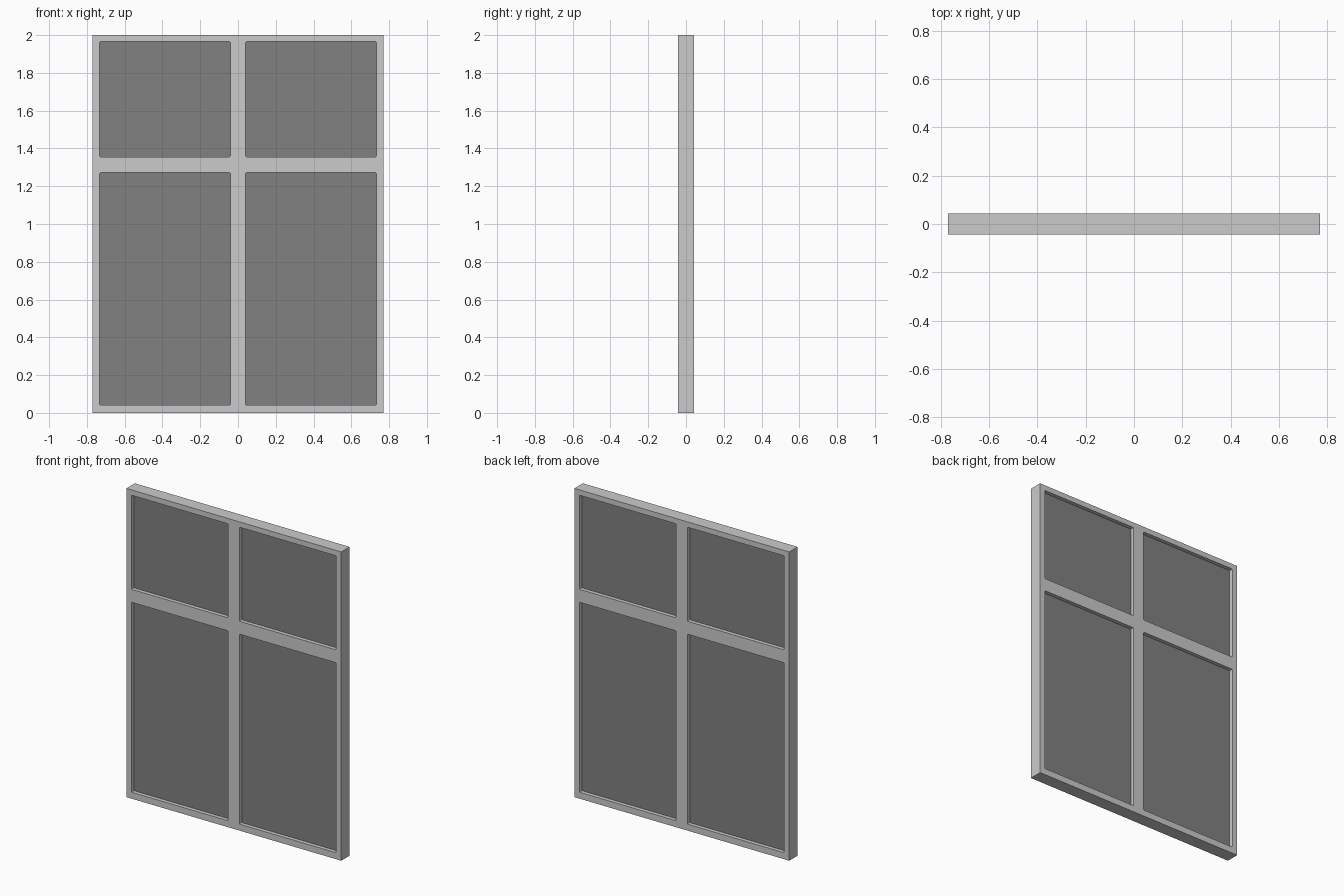
import bpy, bmesh
from mathutils import Matrix

if "Cube" in bpy.data.objects:
    bpy.data.objects.remove(bpy.data.objects["Cube"])

W, H, D = 1.54, 2.0, 0.086           # overall frame size
X_IN, X_OUT = 0.04, 0.733            # opening edges, mirrored in x
ROWS = {"lower": (0.042, 1.272), "upper": (1.356, 1.965)}
PANE_D = 0.036


def box(name, x, y, z, round_y=0.0):
    """Box from (min, max) ranges; round_y bevels the edges running along y."""
    bm = bmesh.new()
    bmesh.ops.create_cube(bm, size=1)
    size = [r[1] - r[0] for r in (x, y, z)]
    mid = [(r[0] + r[1]) / 2 for r in (x, y, z)]
    bm.transform(Matrix.Translation(mid) @ Matrix.Diagonal((*size, 1)))
    if round_y:
        edges = [e for e in bm.edges
                 if abs(e.verts[0].co.y - e.verts[1].co.y) > 1e-4]
        bmesh.ops.bevel(bm, geom=edges, offset=round_y, segments=2,
                        profile=0.5, affect='EDGES')
    mesh = bpy.data.meshes.new(name)
    bm.to_mesh(mesh)
    bm.free()
    obj = bpy.data.objects.new(name, mesh)
    bpy.context.collection.objects.link(obj)
    return obj


glass = bpy.data.materials.new("dark_glass")
glass.diffuse_color = (0.22, 0.22, 0.22, 1)
glass.use_nodes = True
glass.node_tree.nodes["Principled BSDF"].inputs["Base Color"].default_value = glass.diffuse_color

# Frame slab with one cut per opening
frame = box("window_frame", (-W / 2, W / 2), (-D / 2, D / 2), (0, H))

for row, z in ROWS.items():
    for side, x in (("left", (-X_OUT, -X_IN)), ("right", (X_IN, X_OUT))):
        # Opening with slightly eased corners
        cutter = box(f"{row}_{side}_cutter", x, (-D, D), z, 0.006)
        cutter.hide_render = True
        cutter.hide_viewport = False
        cutter.display_type = 'WIRE'
        cut = frame.modifiers.new(f"{row}_{side}_opening", 'BOOLEAN')
        cut.operation = 'DIFFERENCE'
        cut.solver = 'EXACT'
        cut.object = cutter
        # Recessed pane filling the opening
        pane = box(f"{row}_{side}_pane", x, (-PANE_D / 2, PANE_D / 2), z, 0.006)
        pane.data.materials.append(glass)
